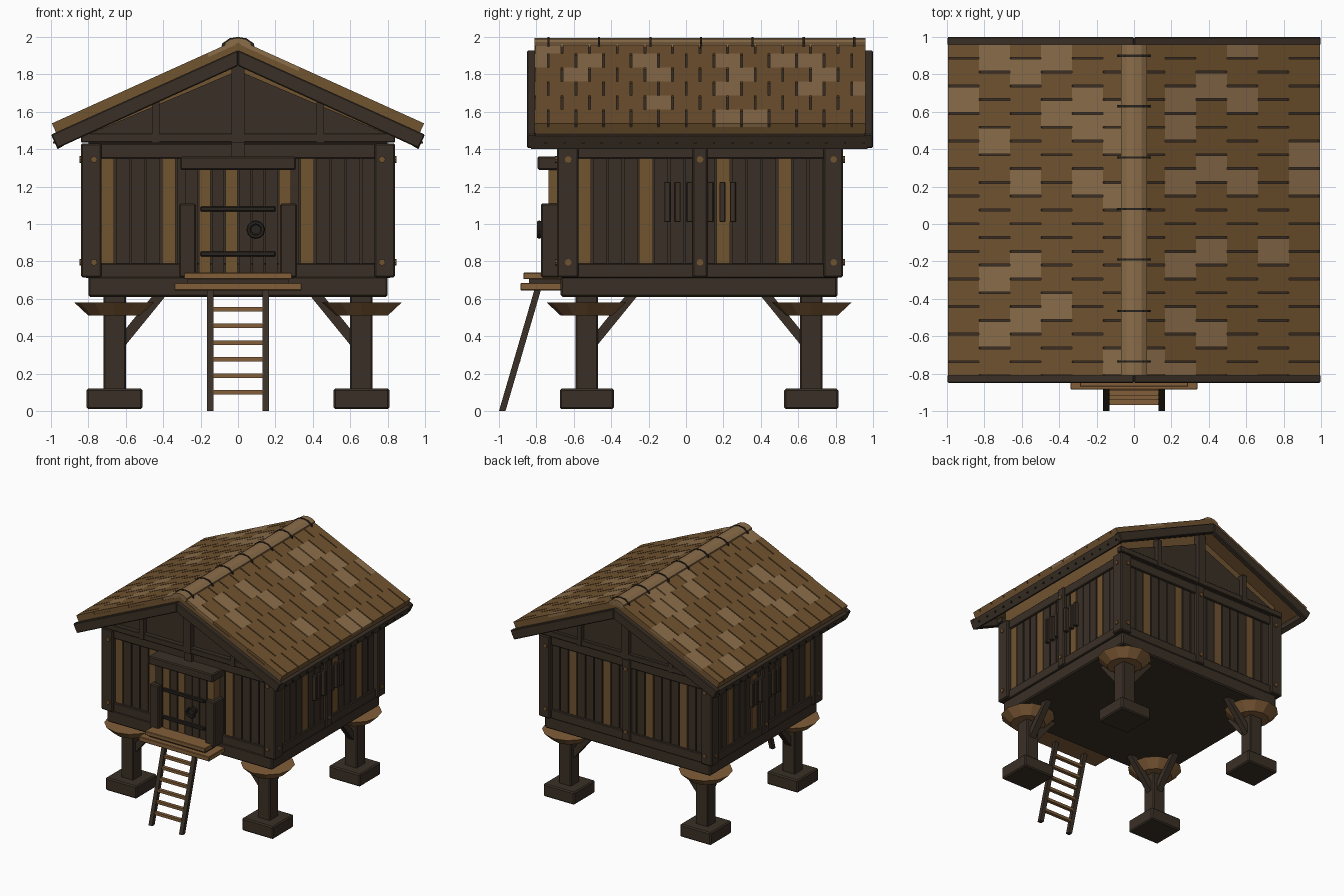
import bpy, bmesh, math
from mathutils import Vector, Matrix

if "Cube" in bpy.data.objects:
    bpy.data.objects.remove(bpy.data.objects["Cube"])


def srgb(r, g, b):
    f = lambda c: (c / 255 / 12.92) if c < 11 else ((c / 255 + 0.055) / 1.055) ** 2.4
    return (f(r), f(g), f(b), 1)


def material(name, col):
    m = bpy.data.materials.new(name)
    m.diffuse_color = srgb(*col)
    m.use_nodes = True
    m.node_tree.nodes["Principled BSDF"].inputs["Base Color"].default_value = m.diffuse_color
    return m


DARK = material("dark timber", (58, 48, 38))
BROWN = material("brown wood", (113, 83, 48))
LIGHT = material("light wood", (139, 109, 74))
HONEY = material("honey wood", (130, 94, 56))
IRON = material("dark iron", (40, 35, 30))


def finish(name, bm, mat, bevel=0):
    bmesh.ops.recalc_face_normals(bm, faces=bm.faces)
    if bevel:
        bmesh.ops.bevel(bm, geom=bm.edges[:], offset=bevel, segments=1, affect='EDGES')
    me = bpy.data.meshes.new(name)
    bm.to_mesh(me)
    bm.free()
    me.materials.append(mat)
    ob = bpy.data.objects.new(name, me)
    bpy.context.collection.objects.link(ob)
    return ob


def add_box(bm, x0, x1, y0, y1, z0, z1):
    m = Matrix.Translation(((x0 + x1) / 2, (y0 + y1) / 2, (z0 + z1) / 2))
    bmesh.ops.create_cube(bm, size=1, matrix=m @ Matrix.Diagonal((x1 - x0, y1 - y0, z1 - z0, 1)))


def boxes(name, mat, items, bevel=0):
    bm = bmesh.new()
    for it in items:
        add_box(bm, *it)
    return finish(name, bm, mat, bevel)


def add_prism(bm, pts, y0, y1):
    a = [bm.verts.new((x, y0, z)) for x, z in pts]
    b = [bm.verts.new((x, y1, z)) for x, z in pts]
    bm.faces.new(a)
    bm.faces.new(b)
    n = len(pts)
    for i in range(n):
        bm.faces.new((a[i], a[(i + 1) % n], b[(i + 1) % n], b[i]))


def prisms(name, mat, items, bevel=0):
    bm = bmesh.new()
    for it in items:
        add_prism(bm, *it)
    return finish(name, bm, mat, bevel)


def add_beam(bm, p, q, w, h):
    p, q = Vector(p), Vector(q)
    d = q - p
    rot = d.to_track_quat('Z', 'Y').to_matrix().to_4x4()
    m = Matrix.Translation((p + q) / 2) @ rot @ Matrix.Diagonal((w, h, d.length, 1))
    bmesh.ops.create_cube(bm, size=1, matrix=m)


def add_cyl(bm, p, axis, r0, r1, depth, n):
    rot = Vector(axis).to_track_quat('Z', 'Y').to_matrix().to_4x4()
    bmesh.ops.create_cone(bm, cap_ends=True, segments=n, radius1=r0, radius2=r1,
                          depth=depth, matrix=Matrix.Translation(p) @ rot)


YF, YB, YC = -0.69, 0.84, 0.075      # wall corners and middle along y
XW = 0.84

# Legs: footing, post, flared rat guard and two braces each
legs = [(x, y) for x in (-0.66, 0.66) for y in (-0.53, 0.67)]
boxes("footings", DARK, [(x - .15, x + .15, y - .145, y + .145, 0.01, 0.12) for x, y in legs], 0.01)
boxes("leg_posts", DARK, [(x - .06, x + .06, y - .06, y + .06, 0.1, 0.63) for x, y in legs], 0.008)
bm = bmesh.new()
for x, y in legs:
    add_cyl(bm, (x, y, 0.545), (0, 0, 1), 0.14, 0.215, 0.07, 12)
finish("rat_guards", bm, HONEY)
bm = bmesh.new()
for x, y in legs:
    sx, sy = (-1 if x > 0 else 1), (1 if y < 0 else -1)
    add_beam(bm, (x + sx * .03, y, 0.36), (x + sx * .25, y, 0.63), 0.05, 0.055)
    add_beam(bm, (x, y + sy * .03, 0.36), (x, y + sy * .25, 0.63), 0.055, 0.05)
finish("leg_braces", bm, DARK)

# Body core, sill and wall bands
boxes("wall_core", DARK, [(-.775, .775, -.625, .775, .63, 1.44)])
boxes("floor_sill", DARK, [(-.80, .80, -.67, .81, .61, .72)], 0.01)
boxes("wall_bands", DARK, [(-.815, .815, -.665, .815, z, z + .08) for z in (.71, 1.35)], 0.006)

# Corner and middle posts with bolts
posts = [(-XW, -.73, YF, -.575), (.73, XW, YF, -.575), (-XW, -.73, .735, YB), (.73, XW, .735, YB),
         (-.83, -.75, .035, .115), (.75, .83, .035, .115), (-.04, .04, .75, .83)]
boxes("wall_posts", DARK, [p + (.715, 1.43) for p in posts], 0.008)
bm = bmesh.new()
for z in (.795, 1.345):
    for s in (-1, 1):
        for y in (-.63, YC, .79):
            add_cyl(bm, (s * (.838 if y != YC else .828), y, z), (1, 0, 0), .018, .018, .02, 8)
        for y in (YF, YB):
            add_cyl(bm, (s * .77, y, z), (0, 1, 0), .018, .018, .02, 8)
    add_cyl(bm, (0, .83, z), (0, 1, 0), .018, .018, .02, 8)
finish("post_bolts", bm, BROWN)

# Vertical wall planks, every few of them in brown
dark, brown = [], []
W = 1.48 / 18
for i in range(18):
    x0 = -.74 + i * W
    (brown if i in (0, 4, 13) else dark).append((x0 + .005, x0 + W - .005, -.65, -.61, .77, 1.37))
    (brown if i in (2, 6, 11, 15) else dark).append((x0 + .005, x0 + W - .005, .76, .80, .77, 1.37))
W = 1.32 / 16
for s in (-1, 1):
    for i in range(16):
        y0 = -.585 + i * W
        x = sorted((s * .76, s * .80))
        (brown if i in (0, 4, 9, 13) else dark).append((*x, y0 + .005, y0 + W - .005, .77, 1.37))
boxes("dark_planks", DARK, dark)
boxes("brown_planks", BROWN, brown)

# Side window bars
boxes("window_bars", DARK, [(s * .815 - .02, s * .815 + .02, YC + o - .016, YC + o + .016, 1.01, 1.225)
                            for s in (-1, 1) for o in (-.175, -.12, -.055, .055, .12, .175)], 0.004)

# Door: planks, jambs, lintel, hinges and ring
cols = ([], [])
for i in range(8):
    x0 = -.285 + i * .0715
    cols[i in (1, 3, 7)].append((x0 + .004, x0 + .0675, -.735, -.64, .72, 1.30))
boxes("door_dark_planks", DARK, cols[0])
boxes("door_brown_planks", BROWN, cols[1])
boxes("door_jambs", DARK, [(-.315, -.225, -.775, -.64, .715, 1.11), (.225, .315, -.775, -.64, .715, 1.11)], 0.008)
boxes("door_lintel", DARK, [(-.31, .31, -.795, -.64, 1.29, 1.36)], 0.008)
boxes("door_hinges", IRON, [(-.2, .2, -.755, -.72, z - .013, z + .013) for z in (1.08, .84)], 0.004)
bm = bmesh.new()
add_cyl(bm, (.095, -.755, .975), (0, 1, 0), .03, .03, .05, 8)
finish("door_knob", bm, IRON)
bpy.ops.mesh.primitive_torus_add(major_segments=12, minor_segments=6, major_radius=.038, minor_radius=.012,
                                 location=(.095, -.785, .97), rotation=(math.pi / 2, 0, 0))
ring = bpy.context.object
ring.name = "door_ring"
ring.data.materials.append(IRON)

# Door step and ladder
boxes("door_step", HONEY, [(-.29, .29, -.87, -.64, .705, .74), (-.34, .34, -.885, -.64, .645, .685)], 0.004)
boxes("step_support", DARK, [(-.27, .27, -.84, -.64, .68, .71)])
bm = bmesh.new()
for s in (-1, 1):
    x = sorted((s * .13, s * .165))
    for v in [(x, [(-1.0, 0), (-.965, 0), (-.775, .65), (-.81, .65)])]:
        a = [bm.verts.new((x[0], y, z)) for y, z in v[1]]
        b = [bm.verts.new((x[1], y, z)) for y, z in v[1]]
        bm.faces.new(a)
        bm.faces.new(b)
        for i in range(4):
            bm.faces.new((a[i], a[(i + 1) % 4], b[(i + 1) % 4], b[i]))
finish("ladder_rails", bm, DARK)
rungs = [(z, -.982 + z * .292) for z in (.1, .188, .277, .366, .455, .544)]
boxes("ladder_rungs", HONEY, [(-.14, .14, y - .015, y + .015, z - .012, z + .012) for z, y in rungs])

# Roof slopes: coordinates measured along the slope from the eave
ANG = math.atan(0.452)
CA, SA = math.cos(ANG), math.sin(ANG)
L = 0.995 / CA
Y0, Y1 = -.81, .96


def slab(s, u0, u1, t0, t1):
    return [(s * (.995 - u * CA + t * SA), 1.538 + u * SA + t * CA)
            for u, t in ((u0, t0), (u1, t0), (u1, t1), (u0, t1))]


prisms("roof_deck", BROWN, [(slab(s, 0, L, -.075, -.022), Y0, Y1) for s in (-1, 1)])
prisms("roof_underlay", DARK, [(slab(s, .01, L, -.024, -.012), Y0 + .01, Y1 - .01) for s in (-1, 1)])
light_left = [{2}, {0, 3, 8, 10}, {1, 5, 8, 10}, {0, 2, 9}, {2, 3, 5}, {2, 3, 5, 11}]
light_right = [{4, 5}, {7}, {0, 2, 5}, {1, 4, 7, 10}, {2, 3, 5, 8, 10, 12}, {11}]
plain, pale = [], []
C = (Y1 - Y0) / 12
for s, lights in ((-1, light_left), (1, light_right)):
    for r in range(6):
        off = C / 2 if r % 2 == 0 else 0
        for k in range(13 if off else 12):
            top = Y1 - k * C + off
            a, b = max(Y0, top - C), min(Y1, top)
            a += .005 if a > Y0 else 0
            b -= .005 if b < Y1 else 0
            pts = slab(s, r * L / 6, (r + 1) * L / 6, -.022, 0)
            (pale if k in lights[r] else plain).append((pts, a, b))
prisms("brown_shingles", BROWN, plain)
prisms("light_shingles", LIGHT, pale)

# Ridge cap and its bands
cap = [(-.07, 1.94), (-.07, 1.968), (-.04, 1.988), (0, 1.995), (.04, 1.988), (.07, 1.968), (.07, 1.94)]
prisms("ridge_cap", LIGHT, [(cap, Y0, Y1)])
band = [(-.09, 1.935), (-.085, 1.965), (-.045, 1.993), (0, 2.0), (.045, 1.993), (.085, 1.965), (.09, 1.935)]
prisms("ridge_bands", IRON, [(band, y - .006, y + .006) for y in (.9, .63, .355, .08, -.19, -.465, -.735)])

# Barge boards and eave beams
barge = [(0, 1.93), (1.0, 1.478), (.965, 1.405), (0, 1.845)]
prisms("barge_boards", DARK, [([(s * x, z) for x, z in barge], *y) for s in (-1, 1)
                              for y in ((-.85, -.805), (.955, 1.0))], 0.006)
eave = [(.93, 1.42), (.965, 1.40), (.995, 1.47), (.95, 1.49)]
prisms("eave_beams", DARK, [([(s * x, z) for x, z in eave], -.83, .97) for s in (-1, 1)])
boxes("eave_nails", IRON, [(s * .982 - .008, s * .982 + .008, y / 100 - .006, y / 100 + .006, 1.43, 1.442)
                           for s in (-1, 1) for y in range(-75, 96, 10)])

# Gables: brown backing, dark panel, tie beam and studs
prisms("gable_backing", BROWN, [([(-.8, 1.42), (.8, 1.42), (.8, 1.55), (0, 1.91), (-.8, 1.55)], -.64, .79)])
prisms("gable_panels", DARK, [([(-.8, 1.43), (.8, 1.43), (.8, 1.48), (0, 1.82), (-.8, 1.48)], *y)
                              for y in ((-.66, -.63), (.78, .81))])
ends = ((-.70, -.64), (.79, .84))
boxes("gable_tie_beams", DARK, [(-.84, .84, *y, 1.435, 1.485) for y in ends], 0.005)
boxes("gable_studs", DARK, [(x - w, x + w, y0 - .006, y1 + .006, 1.435, z) for y0, y1 in ends
                            for x, w, z in ((0, .035, 1.89), (-.44, .02, 1.68), (.44, .02, 1.68))])
boxes("door_king_post", DARK, [(-.035, .035, -.69, -.64, 1.35, 1.45)])
